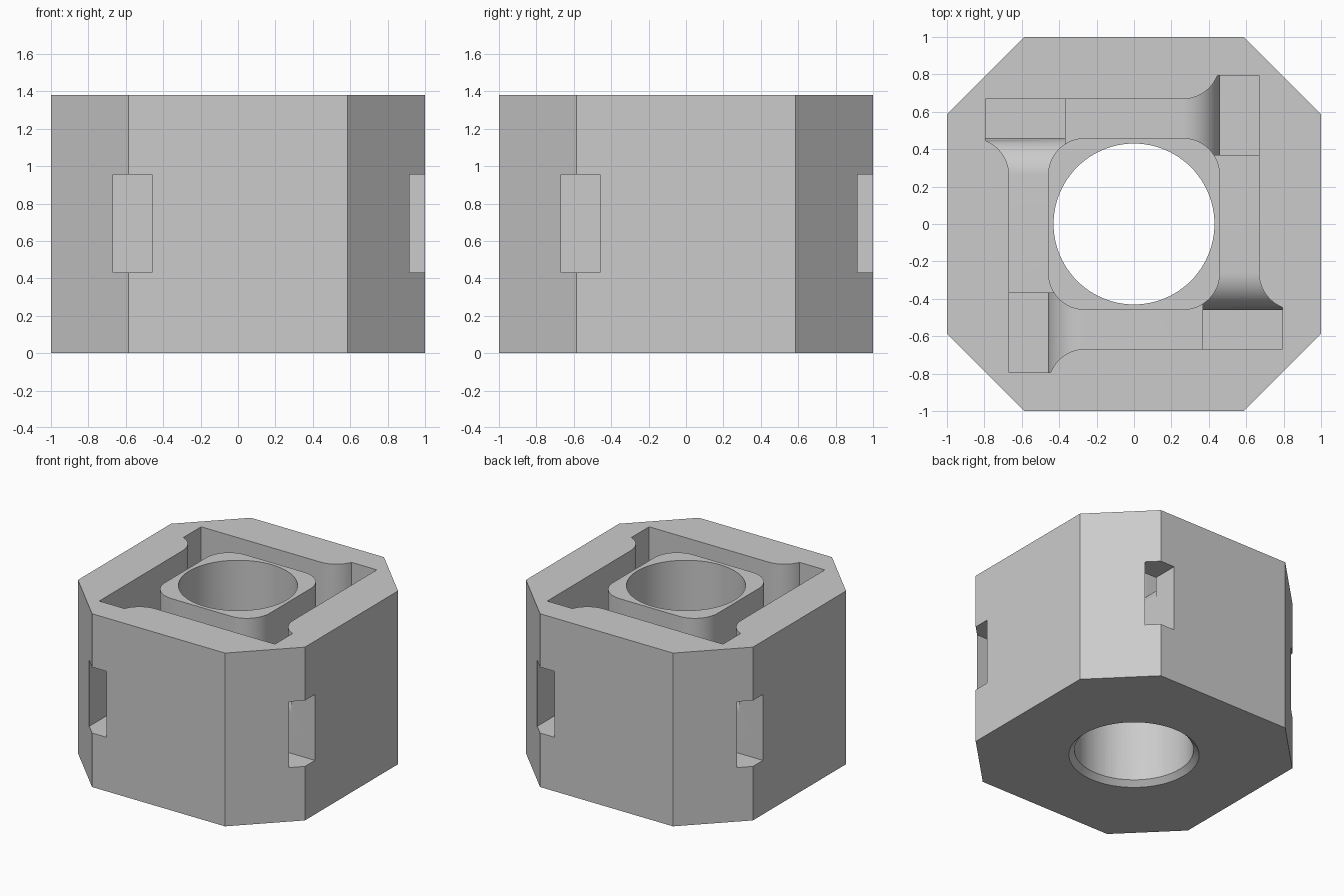
import bpy
from math import sin, cos, radians
from mathutils import Matrix

cube = bpy.data.objects.get("Cube")
if cube:
    bpy.data.objects.remove(cube, do_unlink=True)

HEIGHT, ABOVE = 1.38, 1.6
FLAT = 0.586                  # half length of each main side
OUTER, INNER = 0.668, 0.46    # channel walls
ROUND = 0.2
CORNER = INNER - ROUND        # centre of the rounded corners
CHANNEL_Z, SLOT_Z = 0.955, 0.43
BORE = 0.43


def loft(name, lower, upper):
    """Close two matching rings of points into a solid."""
    n = len(lower)
    faces = [tuple(reversed(range(n))), tuple(range(n, 2 * n))]
    faces += [(i, (i + 1) % n, n + (i + 1) % n, n + i) for i in range(n)]
    mesh = bpy.data.meshes.new(name)
    mesh.from_pydata(lower + upper, [], faces)
    obj = bpy.data.objects.new(name, mesh)
    bpy.context.collection.objects.link(obj)
    return obj


def prism(name, points, lo, hi):
    """Extrude a counter-clockwise outline along z."""
    return loft(name, [(x, y, lo) for x, y in points], [(x, y, hi) for x, y in points])


def rect(x0, x1, y0, y1):
    return [(x0, y0), (x1, y0), (x1, y1), (x0, y1)]


def arc(cx, cy, r, start, end, steps):
    angles = [radians(start + (end - start) * i / steps) for i in range(steps + 1)]
    return [(round(cx + r * cos(a), 5), round(cy + r * sin(a), 5)) for a in angles]


def circle(cx, cy, r, n=96):
    return arc(cx, cy, r, 0, 360, n)[:-1]


def combine(target, other, operation="DIFFERENCE"):
    mod = target.modifiers.new("combine", "BOOLEAN")
    mod.operation = operation
    mod.solver = "EXACT"
    mod.object = other
    bpy.context.view_layer.objects.active = target
    bpy.ops.object.modifier_apply(modifier=mod.name)
    bpy.data.objects.remove(other, do_unlink=True)


# Octagonal block
octagon = [(FLAT, -1), (1, -FLAT), (1, FLAT), (FLAT, 1),
           (-FLAT, 1), (-1, FLAT), (-1, -FLAT), (-FLAT, -1)]
body = prism("octagonal_block", octagon, 0, HEIGHT)

# Deep corner pocket whose floor rounds up into the next channel arm
profile = [(-OUTER, SLOT_Z), (-INNER, SLOT_Z)]
profile += arc(-CORNER, CHANNEL_Z - ROUND, ROUND, 180, 90, 16)
profile += [(-CORNER, ABOVE), (-OUTER, ABOVE)]
pocket = loft("pocket_cutter", [(0.37, y, z) for y, z in profile],
              [(0.793, y, z) for y, z in profile])
combine(pocket, prism("flare_cutter", circle(OUTER + ROUND, -CORNER, ROUND, 64), 0.2, 2))

# Tunnel from the pocket out through the side
tunnel = prism("tunnel_cutter", rect(0.7, 1.2, -OUTER, -INNER), SLOT_Z, CHANNEL_Z)

# Cut the square recess, then a pocket and a tunnel on each of the four sides
combine(body, prism("recess_cutter", rect(-OUTER, OUTER, -OUTER, OUTER), CHANNEL_Z, ABOVE))
quarter_turn = Matrix(((0, -1, 0, 0), (1, 0, 0, 0), (0, 0, 1, 0), (0, 0, 0, 1)))
for source in (pocket, tunnel):
    for k in range(4):
        cutter = source.copy()
        cutter.data = source.data.copy()
        bpy.context.collection.objects.link(cutter)
        combine(body, cutter)
        source.data.transform(quarter_turn)
    bpy.data.objects.remove(source, do_unlink=True)

# Rounded square post standing in the middle of the recess
post_outline = []
for k, (sx, sy) in enumerate([(1, 1), (-1, 1), (-1, -1), (1, -1)]):
    post_outline += arc(sx * CORNER, sy * CORNER, ROUND, 90 * k, 90 * k + 90, 16)
combine(body, prism("post", post_outline, 0.6, HEIGHT), "UNION")

# Through bore with a chamfer at the bottom
combine(body, prism("bore_cutter", circle(0, 0, BORE), -0.2, ABOVE))
combine(body, loft("chamfer_cutter",
                   [(x, y, -0.04) for x, y in circle(0, 0, BORE + 0.08)],
                   [(x, y, 0.1) for x, y in circle(0, 0, BORE - 0.06)]))

# Plain grey material
grey = bpy.data.materials.new("plain_grey")
grey.use_nodes = True
colour = (0.6, 0.6, 0.6, 1)
grey.diffuse_color = colour
grey.node_tree.nodes["Principled BSDF"].inputs["Base Color"].default_value = colour
body.data.materials.clear()
body.data.materials.append(grey)
for face in body.data.polygons:
    face.material_index = 0

bpy.ops.object.select_all(action="DESELECT")
body.select_set(True)
bpy.context.view_layer.objects.active = body
bpy.ops.object.shade_smooth_by_angle(angle=radians(30))
